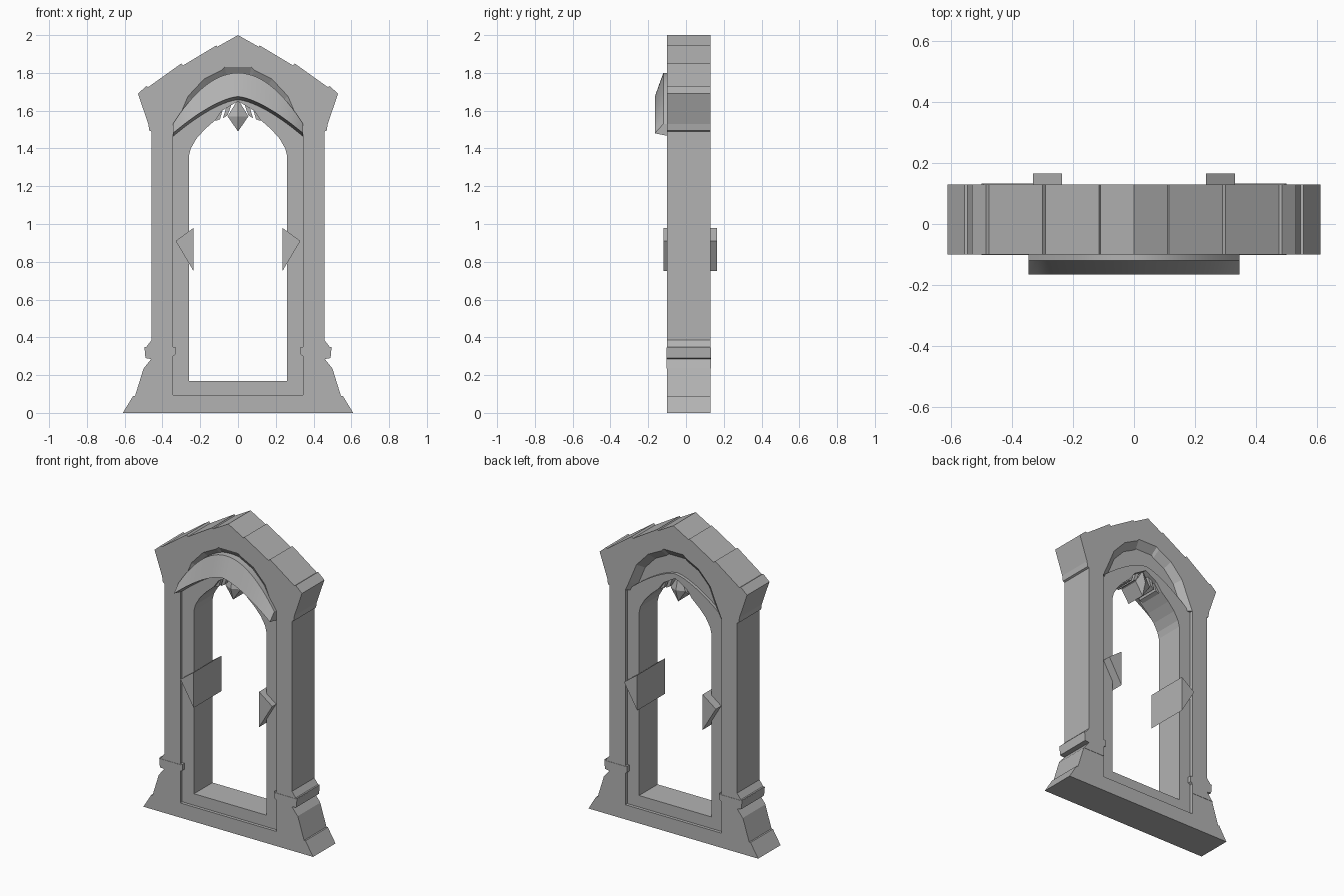
import bpy, bmesh

if "Cube" in bpy.data.objects:
    bpy.data.objects.remove(bpy.data.objects["Cube"])

FRONT, BACK = -0.10, 0.13
stone = bpy.data.materials.new("dark_stone")
stone.diffuse_color = (0.45, 0.45, 0.45, 1)
stone.use_nodes = True
stone.node_tree.nodes["Principled BSDF"].inputs["Base Color"].default_value = stone.diffuse_color


def finish(name, bm):
    bmesh.ops.recalc_face_normals(bm, faces=bm.faces)
    me = bpy.data.meshes.new(name)
    bm.to_mesh(me)
    bm.free()
    me.materials.append(stone)
    ob = bpy.data.objects.new(name, me)
    bpy.context.collection.objects.link(ob)
    return ob


def mirrored(half):
    """Close a right-hand (x, z) profile with its reflection."""
    return half + [(-x, z) for x, z in reversed(half) if x > 1e-6]


def plate(name, loops, y0, y1):
    """Extrude an (x, z) outline, with optional holes, from y0 to y1."""
    bm = bmesh.new()
    edges = []
    for loop in loops:
        vs = [bm.verts.new((x, y0, z)) for x, z in loop]
        edges += [bm.edges.new((v, vs[i - 1])) for i, v in enumerate(vs)]
    bmesh.ops.triangle_fill(bm, edges=edges, use_beauty=True)
    ext = bmesh.ops.extrude_face_region(bm, geom=list(bm.faces))
    moved = [g for g in ext["geom"] if isinstance(g, bmesh.types.BMVert)]
    bmesh.ops.translate(bm, verts=moved, vec=(0, y1 - y0, 0))
    return finish(name, bm)


def loft(name, rings):
    """Solid skin through a row of closed cross-sections."""
    bm = bmesh.new()
    rows = [[bm.verts.new(p) for p in r] for r in rings]
    for a, b in zip(rows, rows[1:]):
        for i in range(len(a)):
            bm.faces.new((a[i - 1], a[i], b[i], b[i - 1]))
    bm.faces.new(rows[0])
    bm.faces.new(rows[-1])
    return finish(name, bm)


# Outer stone surround with flared feet, collars and stepped gable
outline = mirrored([
    (0.61, 0), (0.555, 0.09), (0.545, 0.09), (0.50, 0.235), (0.46, 0.285),
    (0.49, 0.29), (0.495, 0.35), (0.485, 0.35), (0.458, 0.385), (0.458, 1.49),
    (0.47, 1.495), (0.475, 1.53), (0.53, 1.69), (0.485, 1.73), (0.475, 1.725),
    (0.30, 1.85), (0.29, 1.84), (0.115, 1.945), (0.11, 1.938), (0, 2.0)])
arch = [(0.345, 1.49), (0.32, 1.545), (0.265, 1.676), (0.18, 1.767),
        (0.085, 1.815), (0.07, 1.83)]
opening = mirrored([(0.345, 0.095), (0.345, 0.30), (0.33, 0.31),
                    (0.33, 0.35), (0.345, 0.35)] + arch)
plate("stone_surround", [outline, opening], FRONT, BACK)

# Shallow splayed facets lining the arch on both sides
arch_line = mirrored(arch)
PANEL_FRONT, PANEL_BACK = -0.07, 0.09
rings = []
for x, z in arch_line:
    ix, iz = x * 0.87, 1.49 + (z - 1.49) * 0.87
    rings.append([(x, FRONT, z), (ix, PANEL_FRONT, iz),
                  (ix, PANEL_BACK, iz), (x, BACK, z)])
loft("arch_lining", rings)


# Curves of the arched hood
def hood_low(x):
    return 1.675 - 0.195 * (abs(x) / 0.345) ** 1.5


def hood_top(x):
    return 1.80 - 0.27 * (x / 0.345) ** 2


# Inner door frame with pointed arch opening
doorway = mirrored([(0.26, 0.17), (0.26, 1.36), (0.25, 1.40), (0.22, 1.452),
                    (0.175, 1.502), (0.12, 1.55), (0.085, 1.60), (0, 1.65)])
steps = [0.345 * (1 - i / 10) for i in range(11)]
frame_edge = mirrored([(0.35, 0.08)] + [(x, hood_low(x) + 0.005) for x in steps])
plate("door_frame", [frame_edge, doorway], FRONT + 0.02, BACK - 0.02)

# Recessed panel filling the space above the frame
panel_hole = mirrored([(0.29, 1.44), (0.22, 1.48), (0.12, 1.57),
                       (0.085, 1.615), (0, 1.66)])
plate("arch_panel", [arch_line + panel_hole[::-1]], PANEL_FRONT, PANEL_BACK)

# Projecting hood with sloped front
rings = []
for i in range(25):
    x = 0.345 * (i / 12 - 1)
    lo, hi = hood_low(x), hood_top(x)
    rings.append([(x, -0.165, lo), (x, -0.12, hi), (x, -0.065, hi),
                  (x, -0.065, lo - 0.02)])
hood = loft("arch_hood", rings)
bpy.context.view_layer.objects.active = hood
hood.select_set(True)
bpy.ops.object.shade_smooth_by_angle(angle=0.5)
hood.select_set(False)

# Ribs beside the pendant, jamb wedges and pilaster collars
ribs = [[(0.12, 1.545), (0.095, 1.555), (0.07, 1.645), (0.09, 1.65)],
        [(0.08, 1.56), (0.055, 1.575), (0.03, 1.645), (0.05, 1.655)]]
wedge = [(0.235, 0.98), (0.33, 0.91), (0.235, 0.75)]
collar = [(0.346, 0.235), (0.50, 0.235), (0.46, 0.285), (0.49, 0.29),
          (0.495, 0.345), (0.331, 0.345), (0.331, 0.31), (0.346, 0.30)]
for side, s in (("left", -1), ("right", 1)):
    for n, rib in enumerate(ribs):
        plate(f"{side}_rib_{n + 1}", [[(s * x, z) for x, z in rib]], -0.06, 0.09)
    plate(f"{side}_wedge", [[(s * x, z) for x, z in wedge]], -0.12, 0.165)
    plate(f"{side}_collar", [[(s * x, z) for x, z in collar]],
          FRONT - 0.002, BACK + 0.002)

# Faceted pendant at the crown of the arch: diamond bar with pyramid ends
bm = bmesh.new()
diamond = [(0.055, 1.57), (0, 1.66), (-0.055, 1.57), (0, 1.49)]
ends = []
for y, tip_y in ((-0.05, -0.075), (0.08, 0.105)):
    ring = [bm.verts.new((x, y, z)) for x, z in diamond]
    tip = bm.verts.new((0, tip_y, 1.57))
    for i in range(4):
        bm.faces.new((ring[i - 1], ring[i], tip))
    ends.append(ring)
for i in range(4):
    bm.faces.new((ends[0][i - 1], ends[0][i], ends[1][i], ends[1][i - 1]))
finish("crown_pendant", bm)
